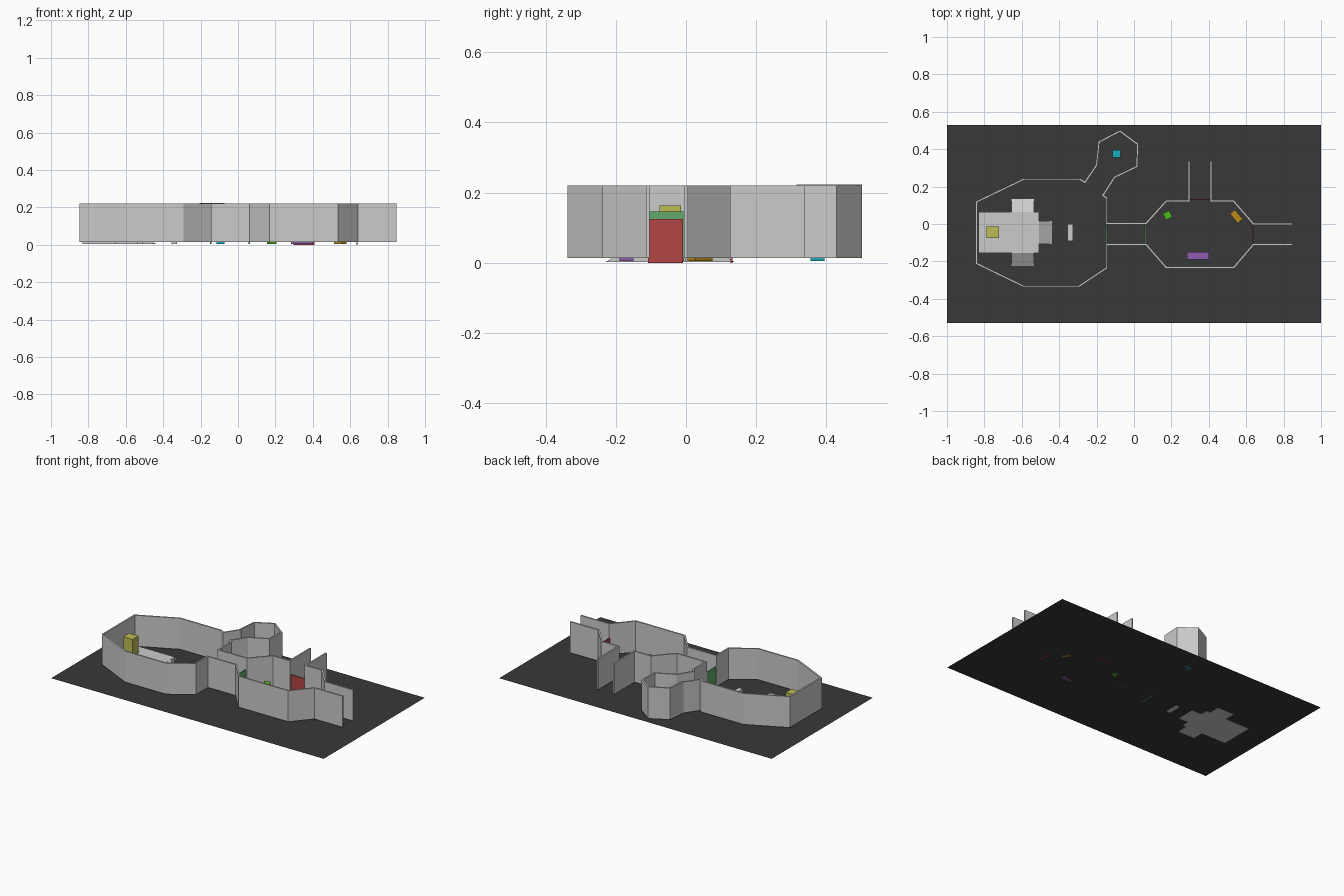
import bpy, bmesh
from mathutils import Vector, Matrix

if "Cube" in bpy.data.objects:
    bpy.data.objects.remove(bpy.data.objects["Cube"])

FLOOR = 0.005
WALL_Z = 0.0145


def material(name, r, g, b):
    m = bpy.data.materials.new(name)
    m.diffuse_color = (r, g, b, 1)
    m.use_nodes = True
    m.node_tree.nodes["Principled BSDF"].inputs["Base Color"].default_value = m.diffuse_color
    return m


def add(name, bm, mat=None):
    bmesh.ops.recalc_face_normals(bm, faces=bm.faces)
    me = bpy.data.meshes.new(name)
    bm.to_mesh(me)
    bm.free()
    ob = bpy.data.objects.new(name, me)
    bpy.context.collection.objects.link(ob)
    if mat:
        me.materials.append(mat)
    return ob


def box(name, x, y, sx, sy, z0, z1, mat=None, angle=0):
    bm = bmesh.new()
    bmesh.ops.create_cube(bm, size=1)
    bm.transform(Matrix.Diagonal((sx, sy, z1 - z0, 1)))
    ob = add(name, bm, mat)
    ob.location = (x, y, (z0 + z1) / 2)
    ob.rotation_euler.z = angle
    return ob


def wall(name, pts, top=0.22, t=0.010):
    """Mitred strip of constant thickness along an open path."""
    p = [Vector(q) for q in pts]
    bm = bmesh.new()
    rings = []
    for i, c in enumerate(p):
        a = (c - p[i - 1]).normalized() if i else (p[1] - c).normalized()
        b = (p[i + 1] - c).normalized() if i < len(p) - 1 else a
        n = Vector((-a.y - b.y, a.x + b.x)).normalized()
        n *= t / 2 / max(0.4, n.dot(Vector((-a.y, a.x))))
        rings.append([bm.verts.new((q.x, q.y, z)) for q, z in
                      ((c - n, WALL_Z), (c + n, WALL_Z), (c + n, top), (c - n, top))])
    for r, s in zip(rings, rings[1:]):
        for k in range(4):
            bm.faces.new((r[k], r[(k + 1) % 4], s[(k + 1) % 4], s[k]))
    bm.faces.new(rings[0])
    bm.faces.new(rings[-1])
    return add(name, bm)


def ramp(name, x, y, angle, width, run, z0, z1):
    """Wedge sloping down along its local +x."""
    bm = bmesh.new()
    sides = [[bm.verts.new(v) for v in ((0, s, z0), (run, s, z0), (0, s, z1))]
             for s in (-width / 2, width / 2)]
    a, b = sides
    bm.faces.new(a)
    bm.faces.new(b)
    for k in range(3):
        bm.faces.new((a[k], a[(k + 1) % 3], b[(k + 1) % 3], b[k]))
    ob = add(name, bm)
    ob.location = (x, y, 0)
    ob.rotation_euler.z = angle


dark = material("dark_floor", 0.04, 0.04, 0.04)
red = material("red", 0.45, 0.06, 0.06)
green = material("door_green", 0.12, 0.4, 0.15)
lime = material("lime", 0.08, 0.5, 0.01)
yellow = material("yellow", 0.5, 0.5, 0.09)
cyan = material("cyan", 0.01, 0.4, 0.5)
orange = material("orange", 0.5, 0.25, 0.01)
purple = material("purple", 0.27, 0.11, 0.42)

# floor sheet
bm = bmesh.new()
bmesh.ops.create_grid(bm, x_segments=1, y_segments=1, size=1)
bm.transform(Matrix.Translation((0, 0, FLOOR)) @ Matrix.Diagonal((1, 0.53, 1, 1)))
add("floor", bm, dark)

# walls: north passage, east room, corridor, big room up to the alcove
wall("north_wall", [(0.294, 0.337), (0.294, 0.122), (0.172, 0.122), (0.064, 0.003),
                    (-0.146, 0.003), (-0.146, 0.138), (-0.166, 0.153), (-0.104, 0.25),
                    (0.015, 0.307), (0.02, 0.426), (-0.075, 0.497)])
# slightly taller west side of the alcove
wall("alcove_west_wall", [(-0.075, 0.497), (-0.187, 0.438), (-0.2, 0.315)], 0.224)
# big room, corridor and east room, south side
wall("south_wall", [(-0.2, 0.315), (-0.263, 0.222), (-0.289, 0.239), (-0.59, 0.239),
                    (-0.842, 0.118), (-0.842, -0.211), (-0.59, -0.333), (-0.294, -0.333),
                    (-0.146, -0.234), (-0.146, -0.109), (0.064, -0.109), (0.172, -0.233),
                    (0.533, -0.233), (0.639, -0.109), (0.847, -0.109)])
wall("northeast_wall", [(0.411, 0.337), (0.411, 0.122), (0.533, 0.122),
                        (0.639, 0.0), (0.847, 0.0)])

# doors
box("east_door", 0.637, -0.058, 0.006, 0.1, 0, 0.125, red)
box("north_door", 0.352, 0.13, 0.112, 0.006, 0, 0.125, red)
for i, x in enumerate((-0.146, 0.06)):
    box(f"corridor_door_{i + 1}", x, -0.055, 0.006, 0.1, FLOOR, 0.146, green)

# raised platform with three ramps and a low block in front
Z0, Z1 = 0.003, 0.05
box("platform", -0.67, -0.045, 0.325, 0.22, Z0, Z1)
ramp("ramp_east", -0.508, -0.045, 0, 0.122, 0.072, Z0, Z1)
ramp("ramp_north", -0.595, 0.065, 1.5708, 0.12, 0.073, Z0, Z1)
ramp("ramp_south", -0.595, -0.155, -1.5708, 0.12, 0.073, Z0, Z1)
box("low_block", -0.34, -0.045, 0.029, 0.09, Z0, 0.06)

# furniture
box("yellow_pedestal", -0.755, -0.045, 0.068, 0.062, Z1, 0.163, yellow)
box("cyan_crate", -0.093, 0.375, 0.042, 0.04, FLOOR, 0.05, cyan)
box("lime_crate", 0.18, 0.047, 0.038, 0.038, FLOOR, 0.07, lime, 0.45)
box("orange_bench", 0.547, 0.04, 0.065, 0.034, FLOOR, 0.06, orange, -0.87)
box("purple_bench", 0.343, -0.17, 0.117, 0.04, FLOOR, 0.05, purple)
